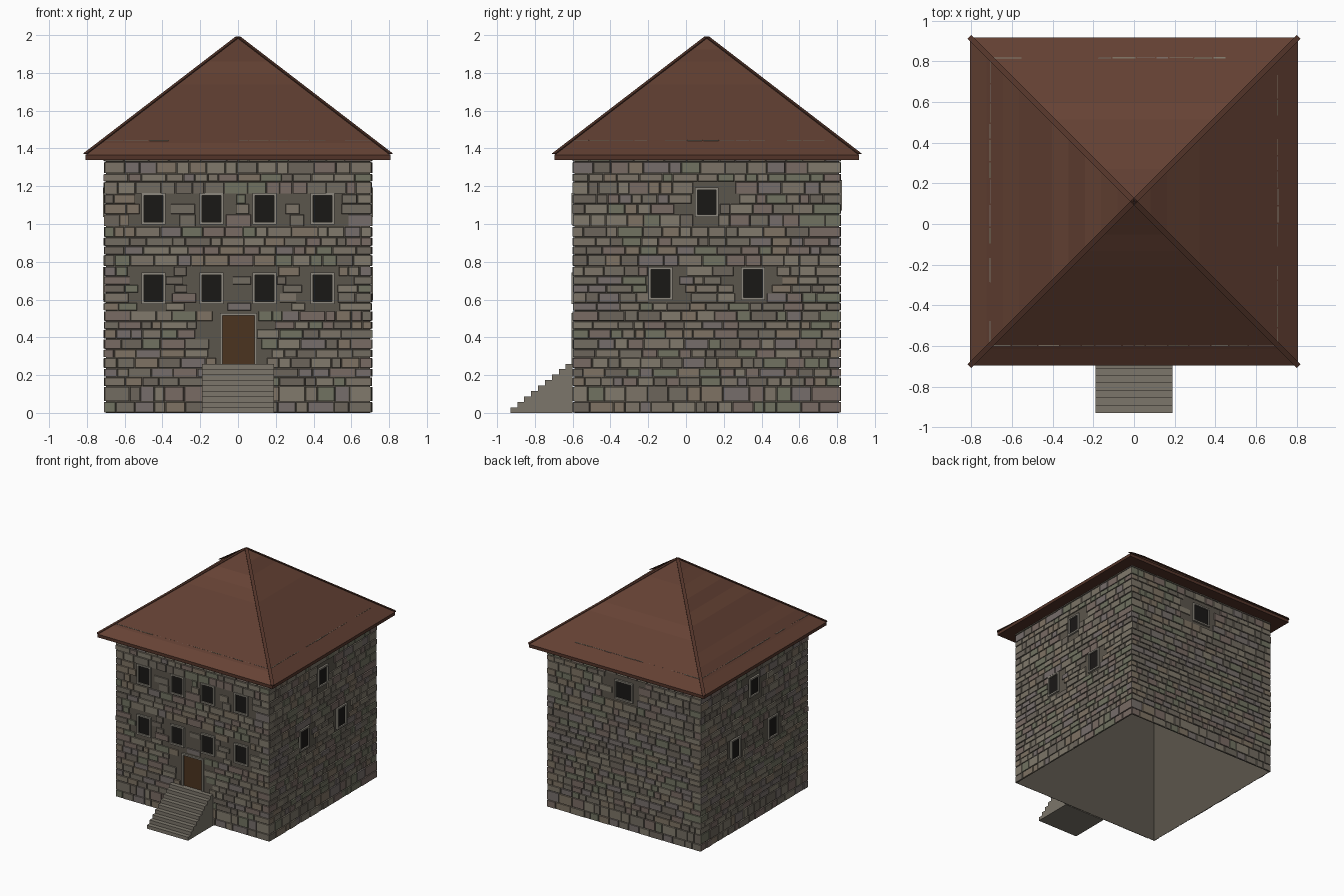
import bpy, bmesh, math, random
from mathutils import Vector

if "Cube" in bpy.data.objects:
    bpy.data.objects.remove(bpy.data.objects["Cube"])

random.seed(7)
CY = 0.11          # centre of the tower in y
HALF = 0.70        # half width of the mortar shell


def mat(name, r, g, b):
    m = bpy.data.materials.new(name)
    m.diffuse_color = (r, g, b, 1)
    m.use_nodes = True
    m.node_tree.nodes["Principled BSDF"].inputs["Base Color"].default_value = m.diffuse_color
    return m


MORTAR = mat("mortar", 0.105, 0.092, 0.072)
STEP = mat("step_stone", 0.20, 0.18, 0.145)
FRAME = mat("frame_stone", 0.27, 0.25, 0.21)
GLASS = mat("dark_opening", 0.010, 0.009, 0.008)
WOOD = mat("door_wood", 0.070, 0.034, 0.014)
TRIM = mat("roof_trim", 0.085, 0.034, 0.022)
TILES = [mat("roof_tile_%d" % i, 0.125 * k, 0.052 * k, 0.033 * k)
         for i, k in enumerate((0.93, 1.0, 1.07))]
STONES = [mat("stone_%d" % i, *c) for i, c in enumerate([
    (0.20, 0.175, 0.135), (0.17, 0.15, 0.12), (0.22, 0.195, 0.15),
    (0.19, 0.145, 0.125), (0.165, 0.17, 0.12), (0.18, 0.155, 0.145),
    (0.21, 0.17, 0.125), (0.15, 0.13, 0.105)])]


def finish(name, bm, mats):
    me = bpy.data.meshes.new(name)
    bm.to_mesh(me)
    bm.free()
    for m in mats:
        me.materials.append(m)
    ob = bpy.data.objects.new(name, me)
    bpy.context.collection.objects.link(ob)
    return ob


def loft(bm, lower, upper, index=0, capped=True):
    """Solid (or open tube) between two matching rings of points."""
    a = [bm.verts.new(p) for p in lower]
    b = [bm.verts.new(p) for p in upper]
    n = len(a)
    faces = [bm.faces.new((a[i], a[(i + 1) % n], b[(i + 1) % n], b[i])) for i in range(n)]
    if capped:
        faces += [bm.faces.new(a[::-1]), bm.faces.new(b)]
    for f in faces:
        f.material_index = index


def wall_point(side, u, z, d):
    """Point on a wall: u along it, z up, d out from the shell."""
    ang = math.radians({"front": 0, "right": 90, "back": 180, "left": 270}[side])
    c, s, y = math.cos(ang), math.sin(ang), -(HALF + d)
    return Vector((u * c - y * s, u * s + y * c + CY, z))


def slab(bm, side, u0, u1, z0, z1, d0, d1, index=0, chamfer=0.0):
    k = chamfer
    lo = [(u0, z0), (u1, z0), (u1, z1), (u0, z1)]
    hi = [(u0 + k, z0 + k), (u1 - k, z0 + k), (u1 - k, z1 - k), (u0 + k, z1 - k)]
    loft(bm, [wall_point(side, u, z, d0) for u, z in lo],
         [wall_point(side, u, z, d1) for u, z in hi], index)


def square(h, z):
    return [Vector(p) for p in ((-h, CY - h, z), (h, CY - h, z), (h, CY + h, z), (-h, CY + h, z))]


# Hollow mortar shell, open underneath
bm = bmesh.new()
loft(bm, square(HALF, 0), square(HALF, 1.36), capped=False)
finish("wall_shell", bm, [MORTAR])

# Openings per wall: centre u, bottom z, top z, width
door = (0.002, 0.26, 0.515, 0.17)
windows = {
    "front": [(u, z, z + 0.14, 0.10) for z in (0.59, 1.01) for u in (-0.447, -0.14, 0.14, 0.447)],
    "right": [(0.0, 1.05, 1.18, 0.10), (-0.245, 0.61, 0.76, 0.10), (0.245, 0.61, 0.76, 0.10)],
    "back": [(0.0, 1.085, 1.22, 0.14)],
    "left": [(0.0, 1.05, 1.18, 0.10), (0.245, 0.61, 0.76, 0.10), (-0.245, 0.61, 0.76, 0.10)],
}

# Stone course heights shared by all four walls
courses = [0.0, 0.06, 0.14]
while courses[-1] < 1.37:
    courses.append(courses[-1] + random.uniform(0.042, 0.066))
courses[-1] = 1.447

# Stone facing
for side, wins in windows.items():
    bm = bmesh.new()
    holes = wins + ([door] if side == "front" else [])
    for z0, z1 in zip(courses, courses[1:]):
        u = -0.709
        while u < 0.708:
            v = u + random.uniform(0.05, 0.14)
            if v > 0.66:
                v = 0.709
            blocked = any(u < c + w / 2 + 0.008 and v > c - w / 2 - 0.008
                          and z0 < t + 0.008 and z1 > b - 0.008 for c, b, t, w in holes)
            if not blocked:
                slab(bm, side, u + 0.002, v - 0.002, z0 + 0.002, z1 - 0.002, 0.0005,
                     random.uniform(0.006, 0.011), random.randrange(len(STONES)), 0.002)
            u = v
    finish(side + "_wall_stones", bm, STONES)


# Windows and door: dark panel inside a four-bar surround
def opening(name, side, c, b, t, w, panel):
    bm = bmesh.new()
    l, r, f = c - w / 2, c + w / 2, 0.013
    slab(bm, side, l, r, b, t, 0.0005, 0.004, 0)
    for box in ((l - f, l, b - f, t + f), (r, r + f, b - f, t + f),
                (l, r, t, t + f), (l, r, b - f, b)):
        slab(bm, side, *box, 0.0005, 0.016, 1)
    finish(name, bm, [panel, FRAME])


for side, wins in windows.items():
    for i, o in enumerate(wins):
        opening("%s_window_%d" % (side, i + 1), side, *o, GLASS)
opening("front_door", "front", *door, WOOD)

# Entrance stairs: stepped profile extruded across x
N, Y0, Y1, TOP = 9, -0.93, -0.60, 0.26
run = (Y1 - Y0) / N
profile = [(Y1, 0.0), (Y0, 0.0)]
for i in range(N):
    z = TOP * (i + 1) / N
    profile += [(Y0 + run * i, z), (Y0 + run * (i + 1), z)]
bm = bmesh.new()
loft(bm, [(-0.19, y, z) for y, z in profile], [(0.19, y, z) for y, z in profile])
bmesh.ops.recalc_face_normals(bm, faces=bm.faces)
finish("entrance_stairs", bm, [STEP])

# Eave board
EDGE, EAVE = 0.807, 1.366
bm = bmesh.new()
loft(bm, square(EDGE, 1.34), square(EDGE, EAVE))
finish("eave_board", bm, [TRIM])

# Hipped roof: flat slopes made of tile rows in slightly varied tones
APEX = Vector((0, CY, 1.985))
ROWS = 10
bm = bmesh.new()
rings = [[bm.verts.new(p.lerp(APEX, r / ROWS)) for p in square(EDGE, EAVE)] for r in range(ROWS)]
tip = bm.verts.new(APEX)
for i in range(4):
    j = (i + 1) % 4
    for r in range(ROWS):
        top = (rings[r + 1][j], rings[r + 1][i]) if r < ROWS - 1 else (tip,)
        face = bm.faces.new((rings[r][i], rings[r][j], *top))
        face.material_index = random.randrange(len(TILES))
finish("hipped_roof", bm, TILES)

# Hip caps: thin strips raised just above the four roof corners
bm = bmesh.new()
for p in square(EDGE, EAVE):
    along = (APEX - p).normalized()
    across = along.cross(Vector((0, 0, 1))).normalized() * 0.013
    up = across.cross(along).normalized()
    up *= 1 if up.z > 0 else -1
    ring = [across + up * 0.004, across + up * 0.009, -across + up * 0.009, -across + up * 0.004]
    loft(bm, [p + o for o in ring], [APEX + o for o in ring])
bmesh.ops.recalc_face_normals(bm, faces=bm.faces)
finish("hip_caps", bm, [TRIM])
